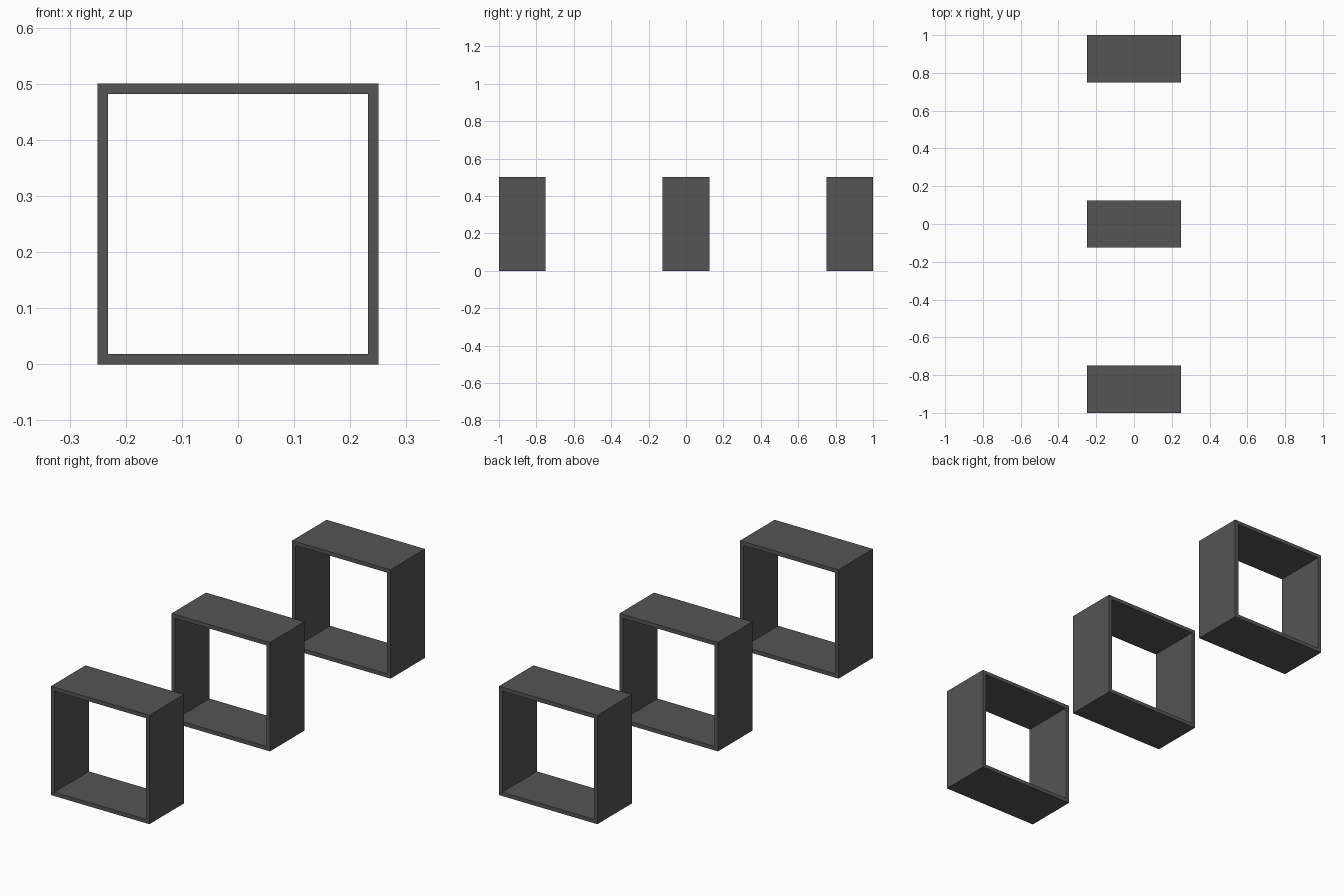
import bpy, bmesh

if "Cube" in bpy.data.objects:
    bpy.data.objects.remove(bpy.data.objects["Cube"])

SIZE, DEPTH, WALL = 0.5, 0.25, 0.018

mat = bpy.data.materials.new("dark grey")
mat.diffuse_color = (0.09, 0.09, 0.09, 1)
mat.use_nodes = True
mat.node_tree.nodes["Principled BSDF"].inputs["Base Color"].default_value = mat.diffuse_color


def square(bm, half, y):
    c = SIZE / 2
    return [bm.verts.new((sx * half, y, c + sz * half))
            for sx, sz in ((-1, -1), (1, -1), (1, 1), (-1, 1))]


def cube_shelf(name, y):
    # Open square frame: outer and inner loops at front and back
    bm = bmesh.new()
    h = SIZE / 2
    loops = [square(bm, h, -DEPTH / 2), square(bm, h, DEPTH / 2),
             square(bm, h - WALL, DEPTH / 2), square(bm, h - WALL, -DEPTH / 2)]
    for k in range(4):
        a, b = loops[k], loops[(k + 1) % 4]
        for i in range(4):
            j = (i + 1) % 4
            bm.faces.new((a[i], a[j], b[j], b[i]))
    bmesh.ops.recalc_face_normals(bm, faces=bm.faces)
    mesh = bpy.data.meshes.new(name)
    bm.to_mesh(mesh)
    bm.free()
    mesh.materials.append(mat)
    obj = bpy.data.objects.new(name, mesh)
    obj.location.y = y
    bpy.context.collection.objects.link(obj)


# Three identical shelves in a row
for name, y in (("front_shelf", -0.875), ("middle_shelf", 0), ("back_shelf", 0.875)):
    cube_shelf(name, y)
